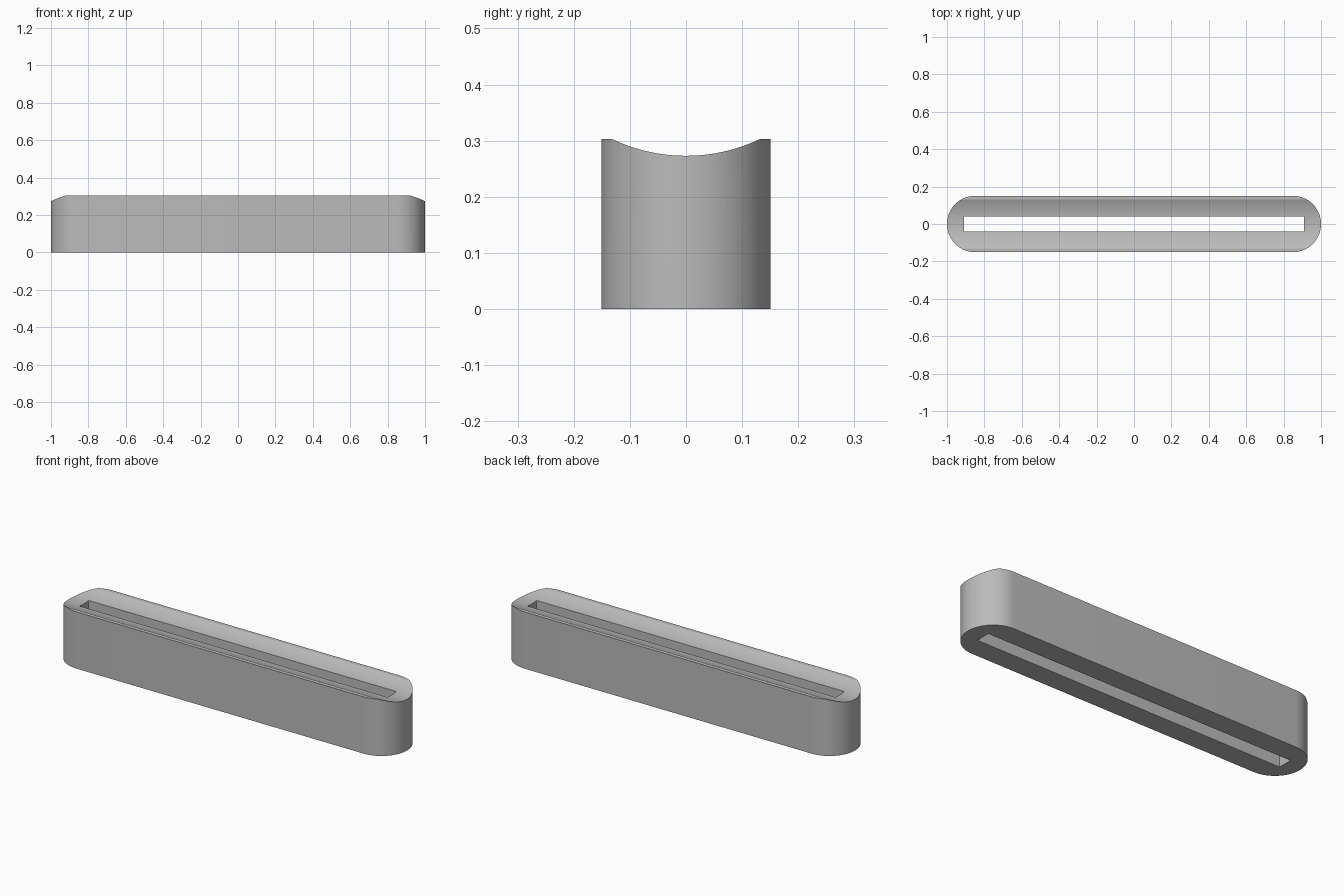
import bpy
import bmesh
from math import cos, sin, pi, radians

HALF_LENGTH, RADIUS, HEIGHT = 1.0, 0.151, 0.303
SLOT_X, SLOT_Y = 0.91, 0.039
GROOVE_FLOOR, GROOVE_HALF_WIDTH = 0.273, 0.132

cube = bpy.data.objects.get("Cube")
if cube:
    bpy.data.objects.remove(cube, do_unlink=True)


def extrude_profile(name, points, direction):
    """Make a closed prism by sweeping a flat outline along a direction."""
    bm = bmesh.new()
    face = bm.faces.new([bm.verts.new(p) for p in points])
    swept = bmesh.ops.extrude_face_region(bm, geom=[face])["geom"]
    verts = [v for v in swept if isinstance(v, bmesh.types.BMVert)]
    bmesh.ops.translate(bm, verts=verts, vec=direction)
    bmesh.ops.recalc_face_normals(bm, faces=bm.faces[:])
    mesh = bpy.data.meshes.new(name)
    bm.to_mesh(mesh)
    bm.free()
    obj = bpy.data.objects.new(name, mesh)
    bpy.context.collection.objects.link(obj)
    return obj


# Body: a bar with fully rounded ends
steps = 32
outline = []
for side in (1, -1):
    for i in range(steps + 1):
        a = -pi / 2 + pi * i / steps
        outline.append((side * (HALF_LENGTH - RADIUS + RADIUS * cos(a)),
                        side * RADIUS * sin(a), 0))
body = extrude_profile("slotted_bar", outline, (0, 0, HEIGHT))

# Cutter for the shallow round groove along the top
depth = HEIGHT - GROOVE_FLOOR
groove_radius = (GROOVE_HALF_WIDTH ** 2 + depth ** 2) / (2 * depth)
circle = [(-1.2, groove_radius * sin(2 * pi * i / 128),
           GROOVE_FLOOR + groove_radius * (1 - cos(2 * pi * i / 128)))
          for i in range(128)]
groove = extrude_profile("groove_cutter", circle, (2.4, 0, 0))

# Cutter for the long slot through the middle
corners = [(x * SLOT_X, y * SLOT_Y, -0.1)
           for x, y in ((-1, -1), (1, -1), (1, 1), (-1, 1))]
slot = extrude_profile("slot_cutter", corners, (0, 0, 0.6))

bpy.ops.object.select_all(action="DESELECT")
body.select_set(True)
bpy.context.view_layer.objects.active = body
for cutter in (groove, slot):
    cutter.hide_render = True
    mod = body.modifiers.new("cut", "BOOLEAN")
    mod.operation, mod.solver, mod.object = "DIFFERENCE", "EXACT", cutter
    bpy.ops.object.modifier_apply(modifier=mod.name)
    bpy.data.objects.remove(cutter, do_unlink=True)

# Plain grey finish with crisp rims
grey = bpy.data.materials.new("light_grey")
grey.use_nodes = True
color = (0.5, 0.5, 0.5, 1)
grey.diffuse_color = color
grey.node_tree.nodes["Principled BSDF"].inputs["Base Color"].default_value = color
body.data.materials.clear()
body.data.materials.append(grey)
bpy.ops.object.shade_smooth_by_angle(angle=radians(20))
